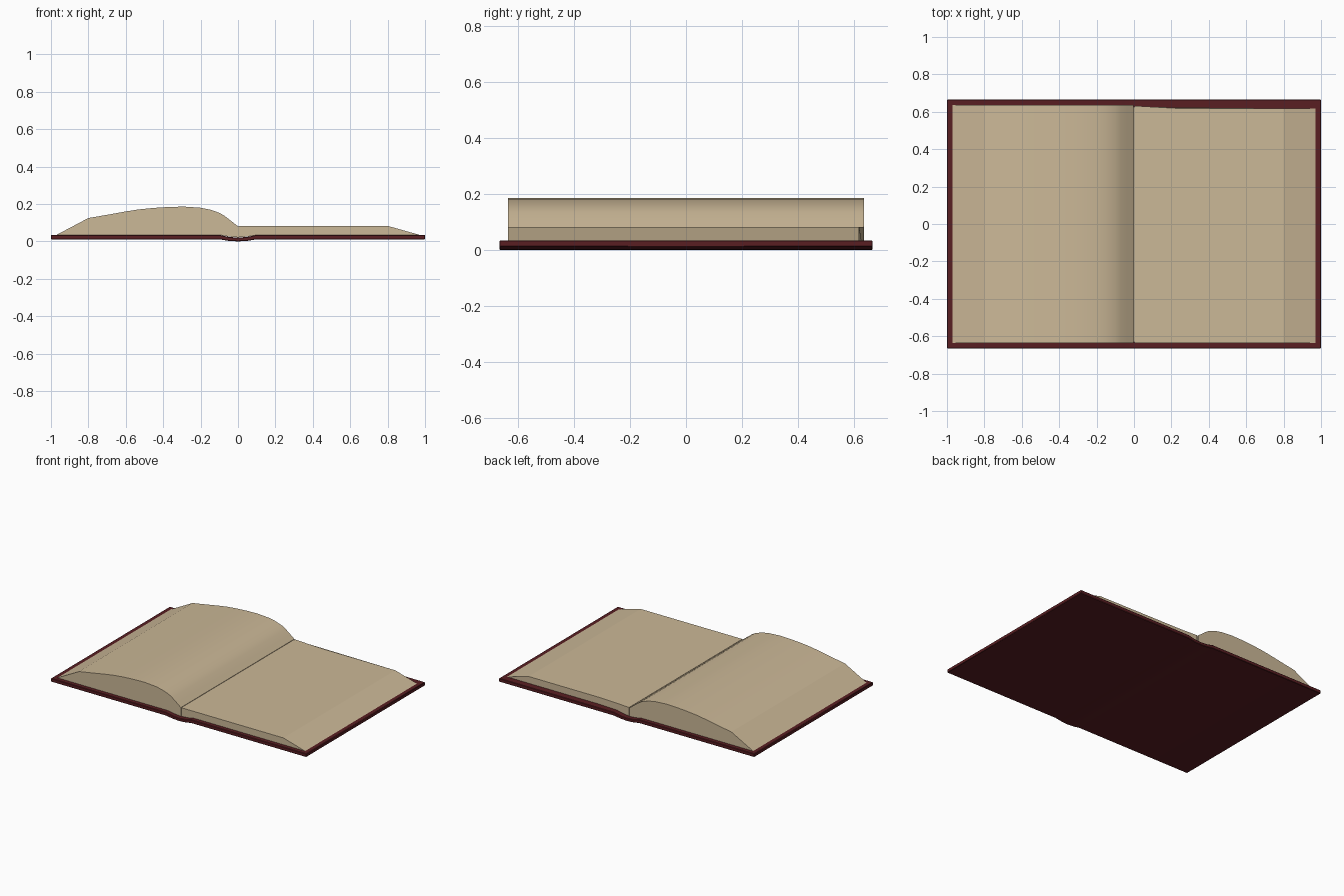
import bpy, math

if "Cube" in bpy.data.objects:
    bpy.data.objects.remove(bpy.data.objects["Cube"])


def material(name, color):
    m = bpy.data.materials.new(name)
    m.diffuse_color = (*color, 1)
    m.use_nodes = True
    m.node_tree.nodes["Principled BSDF"].inputs["Base Color"].default_value = m.diffuse_color
    return m


paper = material("cream_paper", (0.60, 0.48, 0.31))
leather = material("dark_red_leather", (0.10, 0.013, 0.016))


def extrude(name, profile, front, back, mat, angle):
    """Sweep an (x, z) profile along y; back is a function of x."""
    n = len(profile)
    verts = [(x, front, z) for x, z in profile] + [(x, back(x), z) for x, z in profile]
    faces = [tuple(range(n)), tuple(reversed(range(n, 2 * n)))]
    faces += [(i, i + n, (i + 1) % n + n, (i + 1) % n) for i in range(n)]
    me = bpy.data.meshes.new(name)
    me.from_pydata(verts, [], faces)
    me.materials.append(mat)
    ob = bpy.data.objects.new(name, me)
    bpy.context.collection.objects.link(ob)
    bpy.context.view_layer.objects.active = ob
    ob.select_set(True)
    bpy.ops.object.mode_set(mode='EDIT')
    bpy.ops.mesh.select_all(action='SELECT')
    bpy.ops.mesh.normals_make_consistent(inside=False)
    bpy.ops.object.mode_set(mode='OBJECT')
    bpy.ops.object.shade_smooth_by_angle(angle=math.radians(angle))
    ob.select_set(False)
    return ob


# Cover boards joined by a slightly sunken spine
half_top = [(1, 0.035), (0.1, 0.035), (0.05, 0.024), (0, 0.02)]
half_bottom = [(0, 0.0), (0.05, 0.003), (0.1, 0.011), (1, 0.011)]
top = half_top + [(-x, z) for x, z in half_top[-2::-1]]
bottom = [(-x, z) for x, z in half_bottom[::-1]] + half_bottom[1:]
cover = extrude("cover", top + bottom, -0.665, lambda x: 0.665, leather, 20)
bevel = cover.modifiers.new("soft_corners", 'BEVEL')
bevel.width = 0.003
bevel.segments = 1

# Thick arched stack of turned pages
arch = [(-0.97, 0.035), (-0.8, 0.125), (-0.7, 0.142), (-0.6, 0.160), (-0.53, 0.171),
        (-0.45, 0.179), (-0.37, 0.184), (-0.29, 0.186), (-0.2, 0.180), (-0.15, 0.170),
        (-0.1, 0.153), (-0.07, 0.135), (-0.035, 0.108), (-0.003, 0.083),
        (-0.003, 0.022), (-0.05, 0.026), (-0.1, 0.035)]
extrude("left_pages", arch, -0.635, lambda x: 0.635, paper, 15.5)

# Thin flat stack of remaining pages, trimmed a little short at the back
flat = [(0.003, 0.022), (0.003, 0.083), (0.12, 0.083), (0.25, 0.083), (0.8, 0.083),
        (0.97, 0.035), (0.25, 0.035), (0.12, 0.035), (0.05, 0.026)]
extrude("right_pages", flat, -0.635,
        lambda x: 0.617 + 0.015 * max(0, 1 - x / 0.25), paper, 12)

# Gutter where the two stacks meet
extrude("gutter", [(-0.003, 0.022), (-0.003, 0.080), (0.003, 0.080), (0.003, 0.022)],
        -0.63, lambda x: 0.625, paper, 20)
